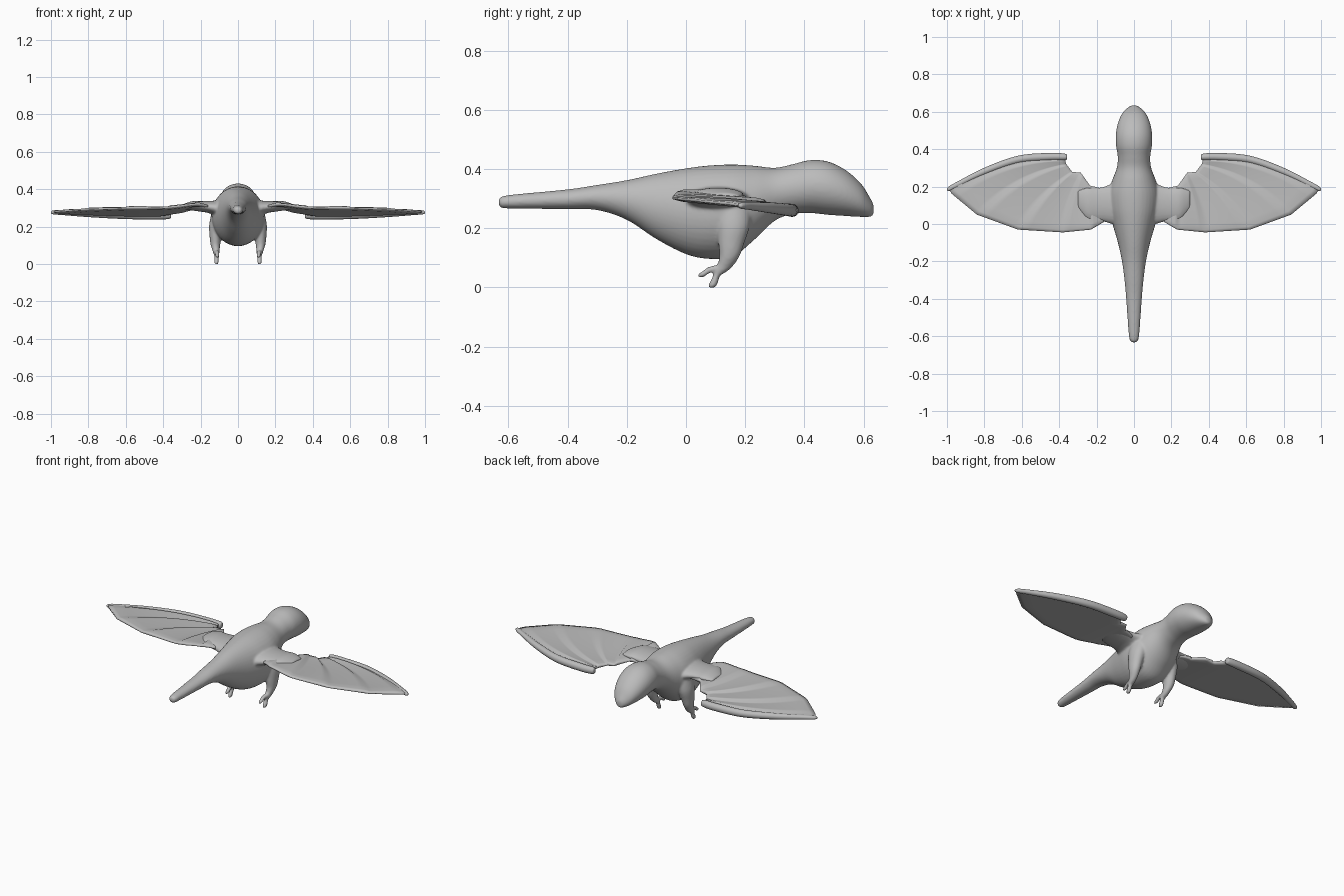
import bpy, bmesh, math
from mathutils import Vector

if "Cube" in bpy.data.objects:
    bpy.data.objects.remove(bpy.data.objects["Cube"])

grey = bpy.data.materials.new("plain grey")
grey.diffuse_color = (0.5, 0.5, 0.5, 1)
grey.use_nodes = True
grey.node_tree.nodes["Principled BSDF"].inputs["Base Color"].default_value = grey.diffuse_color
X, Y, Z = Vector((1, 0, 0)), Vector((0, 1, 0)), Vector((0, 0, 1))


def smooth_rows(rows, n=5):
    """Catmull-Rom interpolation of whole rows of numbers."""
    out = []
    for i in range(len(rows) - 1):
        p0, p1 = rows[max(i - 1, 0)], rows[i]
        p2, p3 = rows[i + 1], rows[min(i + 2, len(rows) - 1)]
        for k in range(n):
            t = k / n
            out.append([0.5 * (2 * b + (c - a) * t + (2 * a - 5 * b + 4 * c - d) * t * t
                               + (3 * b - a - 3 * c + d) * t ** 3)
                        for a, b, c, d in zip(p0, p1, p2, p3)])
    return out + [list(rows[-1])]


def loft(bm, rows, a, b, s=1, seg=28):
    """Elliptical tube; row = x, y, z, radius along a, radius along b."""
    rings = []
    for x, y, z, ra, rb in smooth_rows(rows):
        c = Vector((x * s, y, z))
        rings.append([bm.verts.new(c + a * ra * math.cos(2 * math.pi * k / seg)
                                   + b * rb * math.sin(2 * math.pi * k / seg))
                      for k in range(seg)])
    for r, q in zip(rings, rings[1:]):
        for k in range(seg):
            j = (k + 1) % seg
            bm.faces.new((r[k], r[j], q[j], q[k]))
    bm.faces.new(rings[0])
    bm.faces.new(rings[-1])


def finish(bm, name):
    bmesh.ops.recalc_face_normals(bm, faces=bm.faces[:])
    for f in bm.faces:
        f.smooth = True
    me = bpy.data.meshes.new(name)
    bm.to_mesh(me)
    bm.free()
    me.materials.append(grey)
    ob = bpy.data.objects.new(name, me)
    bpy.context.collection.objects.link(ob)
    return ob


# body: y, bottom, top, half width, from tail tip to snout
profile = [(-.633, .278, .298, .010), (-.622, .268, .307, .022), (-.58, .266, .314, .029),
           (-.4, .264, .331, .042), (-.3, .261, .346, .051), (-.2, .228, .362, .064),
           (-.1, .163, .384, .086), (0, .112, .402, .115), (.08, .096, .412, .136),
           (.16, .105, .415, .140), (.23, .160, .411, .118), (.30, .225, .404, .092),
           (.36, .247, .416, .087), (.42, .251, .430, .096), (.48, .245, .425, .097),
           (.54, .241, .396, .086), (.59, .238, .352, .064), (.62, .238, .306, .036),
           (.634, .244, .280, .014)]
bm = bmesh.new()
loft(bm, [(0, y, (lo + hi) / 2, w, (hi - lo) / 2) for y, lo, hi, w in profile], X, Z, seg=40)
for s in (-1, 1):
    # upper arm
    loft(bm, [(.06, .11, .28, .13, .07), (.12, .108, .298, .108, .042),
              (.16, .106, .305, .094, .032), (.2, .105, .308, .089, .028),
              (.25, .11, .311, .085, .024), (.30, .13, .305, .05, .012)], Y, Z, s)
    # leg
    loft(bm, [(.095, .16, .28, .045, .06), (.112, .16, .21, .042, .056),
              (.119, .153, .15, .033, .044), (.121, .147, .105, .026, .034),
              (.117, .130, .07, .019, .027), (.115, .112, .048, .015, .018),
              (.114, .098, .038, .010, .010)], X, Y, s)
    # toes
    loft(bm, [(.115, .125, .062, .015, .014), (.114, .095, .063, .013, .011),
              (.112, .075, .057, .012, .012), (.111, .058, .045, .011, .012),
              (.110, .041, .041, .006, .006)], X, Z, s, 16)
    loft(bm, [(.115, .112, .058, .015, .014), (.114, .102, .036, .013, .012),
              (.115, .094, .016, .012, .015), (.115, .089, .004, .011, .014),
              (.115, .087, -.002, .007, .008)], X, Y, s, 16)
body = finish(bm, "body_and_legs")
rm = body.modifiers.new("blend", 'REMESH')
rm.mode, rm.voxel_size, rm.use_smooth_shade = 'VOXEL', 0.006, True
sm = body.modifiers.new("soften", 'SMOOTH')
sm.factor, sm.iterations = 0.5, 6

# wing ribs: root on the leading edge, end on the trailing edge
roots = [(.17, .19), (.235, .205), (.285, .275), (.33, .278), (.362, .32), (.368, .34), (.366, .36)]
ends = [(.16, .012), (.23, -.03), (.38, -.045), (.62, -.03), (.84, .05), (.975, .162), (.992, .19)]


def wing_z(x, y):
    return .298 - .1 * y + .02 * math.exp(-((x - .22) / .1) ** 2)


for s, side in ((-1, "left"), (1, "right")):
    bm = bmesh.new()
    tops, bots = [], []
    N, M = 8, 24
    for i in range(len(roots)):
        for k in range(N if i < len(roots) - 1 else 1):
            f = k / N
            j = min(i + 1, len(roots) - 1)
            r = Vector(roots[i]).lerp(Vector(roots[j]), f)
            e = Vector(ends[i]).lerp(Vector(ends[j]), f)
            d = e - r
            bow = Vector((-d.y, d.x)) * .085 * min(1, (i + f) / 4)
            pleat = f if i < len(roots) - 2 else 0.3
            top, bot = [], []
            for m in range(M + 1):
                t = m / M
                p = r + d * t + bow * 4 * t * (1 - t)
                z = wing_z(p.x, p.y)
                fade = math.sin(math.pi * min(1, .15 + .85 * t)) ** .5 if t < .98 else .2
                thick = .007 * min(1, .35 + 8 * min(t, 1 - t))
                top.append(bm.verts.new((s * p.x, p.y, z + thick + .013 * pleat * fade)))
                bot.append(bm.verts.new((s * p.x, p.y, z - thick - .003)))
            tops.append(top)
            bots.append(bot)
    for grid in (tops, bots):
        for a, b in zip(grid, grid[1:]):
            for m in range(M):
                bm.faces.new((a[m], a[m + 1], b[m + 1], b[m]))
    for a, b in ((tops[0], bots[0]), (tops[-1], bots[-1]),
                 ([t[0] for t in tops], [t[0] for t in bots]),
                 ([t[-1] for t in tops], [t[-1] for t in bots])):
        for m in range(len(a) - 1):
            bm.faces.new((a[m], a[m + 1], b[m + 1], b[m]))
    # thick finger along the leading edge
    loft(bm, [(.357, .358, .262, .008, .010), (.37, .358, .261, .018, .020),
              (.45, .359, .260, .021, .022), (.62, .344, .262, .021, .021),
              (.80, .281, .269, .020, .018), (.94, .213, .275, .016, .013),
              (.985, .190, .276, .014, .011), (1.0, .185, .276, .006, .005)], Y, Z, s, 20)
    finish(bm, "wing_" + side)
